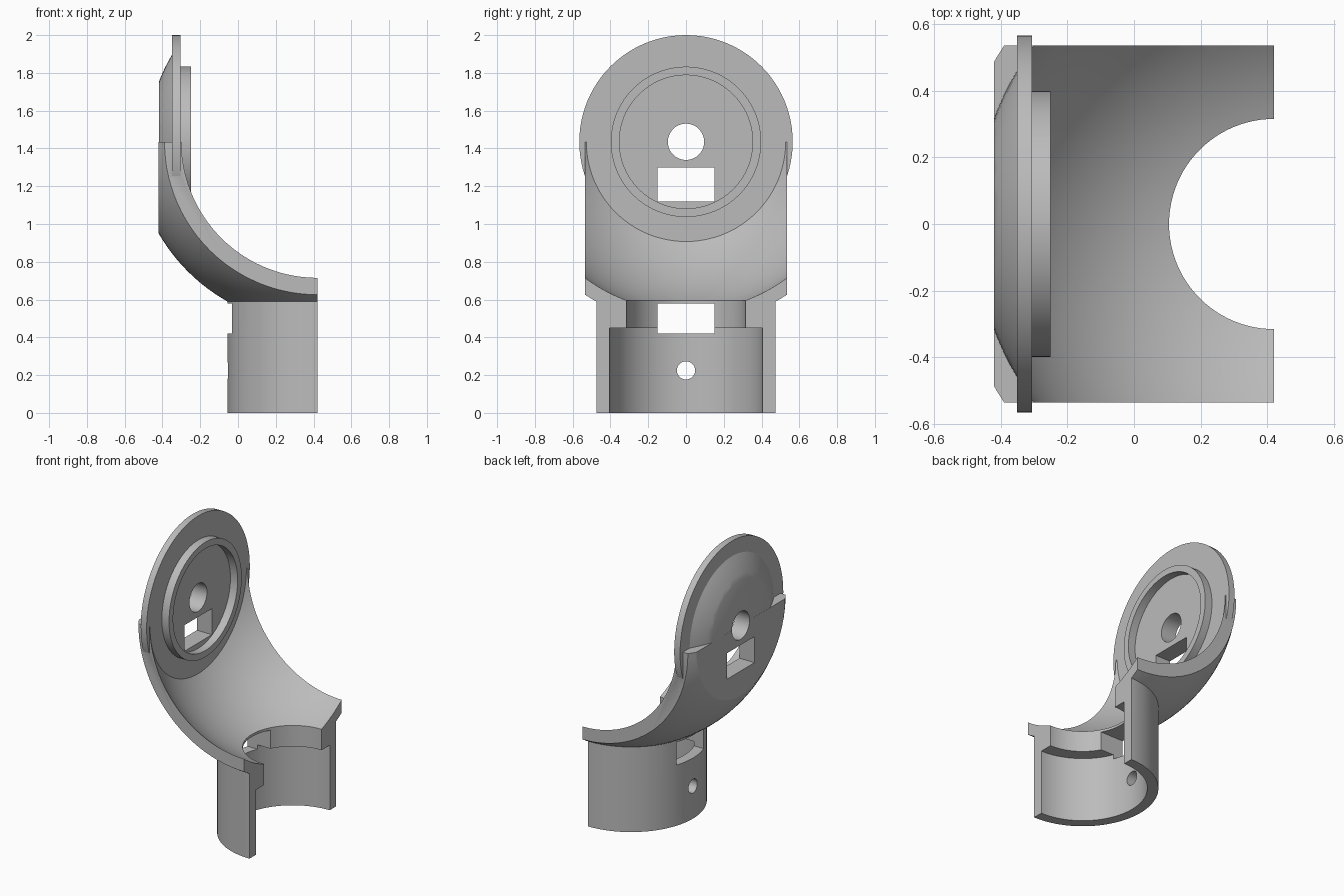
import bpy, math
from mathutils import Matrix, Vector

if "Cube" in bpy.data.objects:
    bpy.data.objects.remove(bpy.data.objects["Cube"], do_unlink=True)

grey = bpy.data.materials.new("plain grey")
grey.use_nodes = True
grey.diffuse_color = (0.5, 0.5, 0.5, 1)
grey.node_tree.nodes["Principled BSDF"].inputs["Base Color"].default_value = grey.diffuse_color

CX, CZ = 0.42, 1.435        # bend centre: cut plane x and disc axis height
R_OUT, R_IN = 0.97, 0.897   # spherical shell radii
BACK = -0.42                # flat outer face of the shell


def box(name, lo, hi):
    lo, hi = Vector(lo), Vector(hi)
    bpy.ops.mesh.primitive_cube_add(size=1, location=(lo + hi) / 2)
    ob = bpy.context.object
    ob.name = name
    ob.data.transform(Matrix.Diagonal((*(hi - lo), 1)))
    return ob


def ball(name, r):
    bpy.ops.mesh.primitive_uv_sphere_add(segments=128, ring_count=64, radius=r,
                                         location=(CX, 0, CZ))
    bpy.context.object.name = name
    return bpy.context.object


def tube_z(name, r, z0, z1):
    bpy.ops.mesh.primitive_cylinder_add(vertices=96, radius=r, depth=z1 - z0,
                                        location=(CX, 0, (z0 + z1) / 2))
    bpy.context.object.name = name
    return bpy.context.object


def tube_x(name, r, x0, x1, z=CZ):
    bpy.ops.mesh.primitive_cylinder_add(vertices=96, radius=r, depth=x1 - x0,
                                        location=((x0 + x1) / 2, 0, z),
                                        rotation=(0, math.pi / 2, 0))
    bpy.context.object.name = name
    return bpy.context.object


def combine(target, other, operation):
    """Apply a boolean and discard the second part."""
    mod = target.modifiers.new("cut", 'BOOLEAN')
    mod.operation, mod.solver, mod.object = operation, 'EXACT', other
    bpy.context.view_layer.update()
    graph = bpy.context.evaluated_depsgraph_get()
    mesh = bpy.data.meshes.new_from_object(target.evaluated_get(graph))
    target.modifiers.clear()
    target.data = mesh
    bpy.data.objects.remove(other, do_unlink=True)
    return target


# Curved shell: a ball trimmed to flat sides, back and bottom
body = ball("curved_bracket", R_OUT)
combine(body, box("trim", (BACK, -0.535, 0.58), (0.8, 0.535, CZ)), 'INTERSECT')

# Collar below the shell
combine(body, tube_z("collar", 0.475, 0, 0.7), 'UNION')

# Hollow of the bend, stopping inside the disc
hollow = ball("hollow", R_IN)
combine(hollow, box("trim", (-0.33, -1, 0), (2, 1, 3)), 'INTERSECT')
combine(body, hollow, 'DIFFERENCE')

# Stepped bore of the collar
combine(body, tube_z("wide_bore", 0.405, -0.1, 0.45), 'DIFFERENCE')
combine(body, tube_z("neck_bore", 0.315, 0.3, 1.0), 'DIFFERENCE')

# Open half
combine(body, box("open_side", (CX, -2, -1), (3, 2, 3)), 'DIFFERENCE')

# Low dome behind the upper half of the disc
dome = ball("dome", R_IN)
combine(dome, box("trim", (BACK + 0.0005, -1, 1.35), (-0.335, 1, 3)), 'INTERSECT')
combine(body, dome, 'UNION')

# Disc and raised ring
combine(body, tube_x("disc", 0.565, -0.35, -0.305), 'UNION')
ring = tube_x("raised_ring", 0.398, -0.32, -0.25)
combine(ring, tube_x("ring_bore", 0.353, -0.4, -0.2), 'DIFFERENCE')
combine(body, ring, 'UNION')

# Round and rectangular openings in the disc and the collar
for cutter in (tube_x("pivot_hole", 0.096, -0.6, -0.1),
               box("disc_window", (-0.6, -0.15, 1.12), (-0.1, 0.15, 1.30)),
               tube_x("screw_hole", 0.048, -0.2, 0.2, 0.225),
               box("collar_window", (-0.2, -0.15, 0.42), (0.2, 0.15, 0.578))):
    combine(body, cutter, 'DIFFERENCE')

# Finish
body.data.materials.clear()
body.data.materials.append(grey)
for face in body.data.polygons:
    face.material_index = 0
bpy.ops.object.select_all(action='DESELECT')
body.select_set(True)
bpy.context.view_layer.objects.active = body
bpy.ops.object.shade_smooth_by_angle(angle=math.radians(25))
